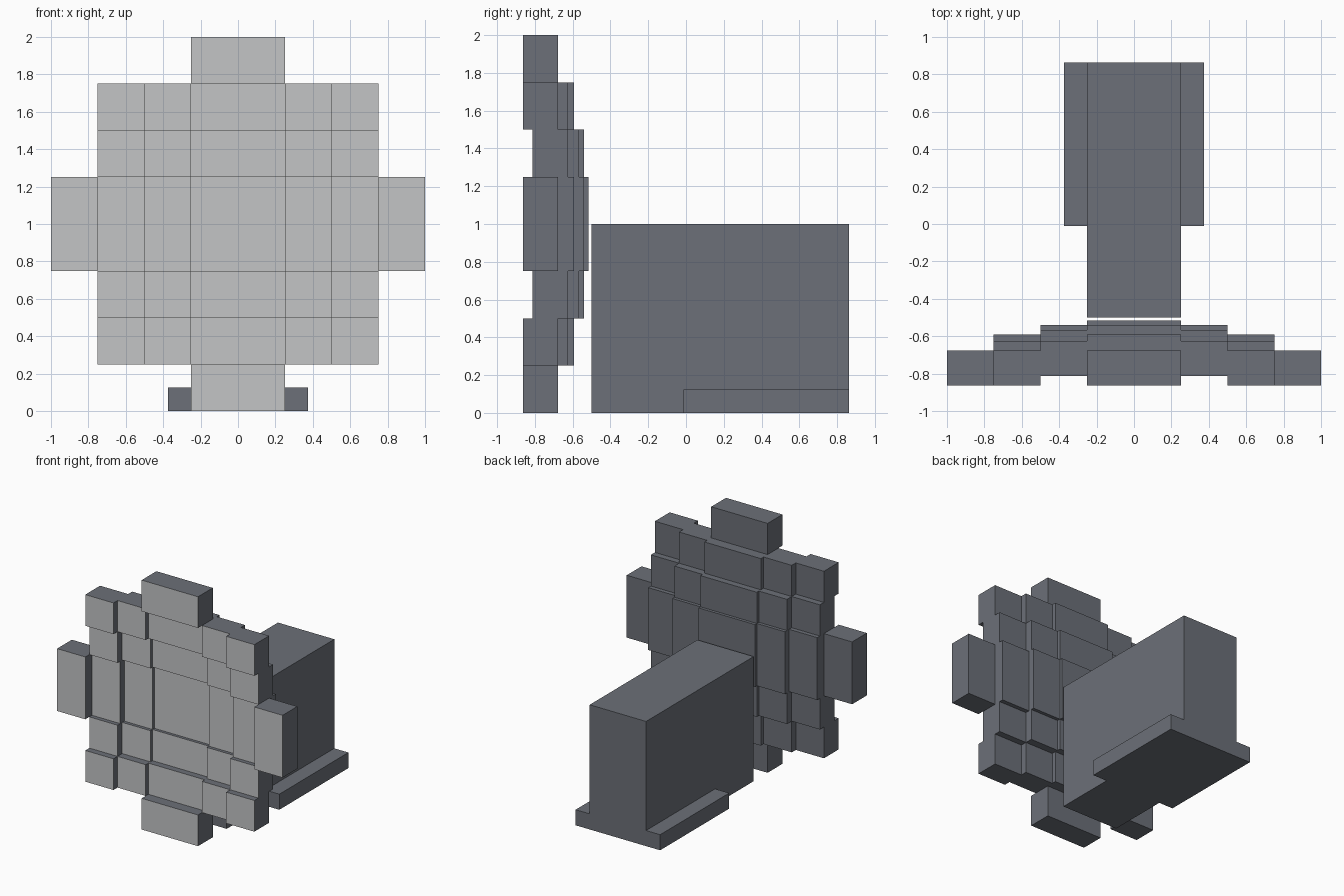
import bpy
import bmesh
from mathutils import Matrix, Vector

cube = bpy.data.objects.get("Cube")
if cube:
    bpy.data.objects.remove(cube, do_unlink=True)


def material(name, hex_rgb):
    lin = []
    for i in (0, 2, 4):
        c = int(hex_rgb[i:i + 2], 16) / 255
        lin.append(c / 12.92 if c <= 0.04045 else ((c + 0.055) / 1.055) ** 2.4)
    mat = bpy.data.materials.new(name)
    mat.use_nodes = True
    mat.diffuse_color = (*lin, 1)
    mat.node_tree.nodes["Principled BSDF"].inputs["Base Color"].default_value = (*lin, 1)
    return mat


DARK = material("dark grey", "6c7078")
LIGHT = material("light grey", "c4c5c6")


def add_box(bm, lo, hi):
    """Add an axis-aligned box between two corners and return its faces."""
    lo, hi = Vector(lo), Vector(hi)
    place = Matrix.Translation((lo + hi) / 2) @ Matrix.Diagonal((*(hi - lo), 1))
    verts = bmesh.ops.create_cube(bm, size=1, matrix=place)["verts"]
    return {f for v in verts for f in v.link_faces}


def finish(bm, name, mats):
    mesh = bpy.data.meshes.new(name)
    bm.to_mesh(mesh)
    bm.free()
    for m in mats:
        mesh.materials.append(m)
    obj = bpy.data.objects.new(name, mesh)
    bpy.context.collection.objects.link(obj)
    return obj


# Stepped dish: a grid of slabs that sit further back towards the middle
THICK = 0.187
EDGES = [0, 0.25, 0.5, 0.75, 1.0]
BACK_Y = {(0, 0): -0.516, (0, 1): -0.54, (1, 1): -0.566, (0, 2): -0.592,
          (1, 2): -0.626, (2, 2): -0.677, (0, 3): -0.677}


def span(i):
    """Extent of grid strip i; strip 0 is the wide middle one."""
    if i == 0:
        return -0.25, 0.25
    a, b = EDGES[abs(i)], EDGES[abs(i) + 1] if abs(i) < 4 else 1.0
    return (a, b) if i > 0 else (-b, -a)


EDGES = [0, 0.25, 0.5, 0.75, 1.0]
bm = bmesh.new()
for i in range(-3, 4):
    for j in range(-3, 4):
        back = BACK_Y.get(tuple(sorted((abs(i), abs(j)))))
        if back is None:
            continue
        (x0, x1), (z0, z1) = span(i), span(j)
        add_box(bm, (x0, back - THICK, z0 + 1), (x1, back, z1 + 1))
bm.normal_update()
for f in bm.faces:  # pale front, dark sides and back
    f.material_index = 1 if f.normal.y < -0.5 else 0
finish(bm, "dish", [DARK, LIGHT])

# Tall housing behind the dish
bm = bmesh.new()
add_box(bm, (-0.25, -0.5, 0), (0.25, 0.863, 1))
finish(bm, "housing", [DARK])

# Low foot rails along both sides of the housing
for name, side in (("left_foot", 1), ("right_foot", -1)):
    bm = bmesh.new()
    xs = sorted((0.25 * side, 0.375 * side))
    add_box(bm, (xs[0], -0.012, 0), (xs[1], 0.863, 0.125))
    finish(bm, name, [DARK])
